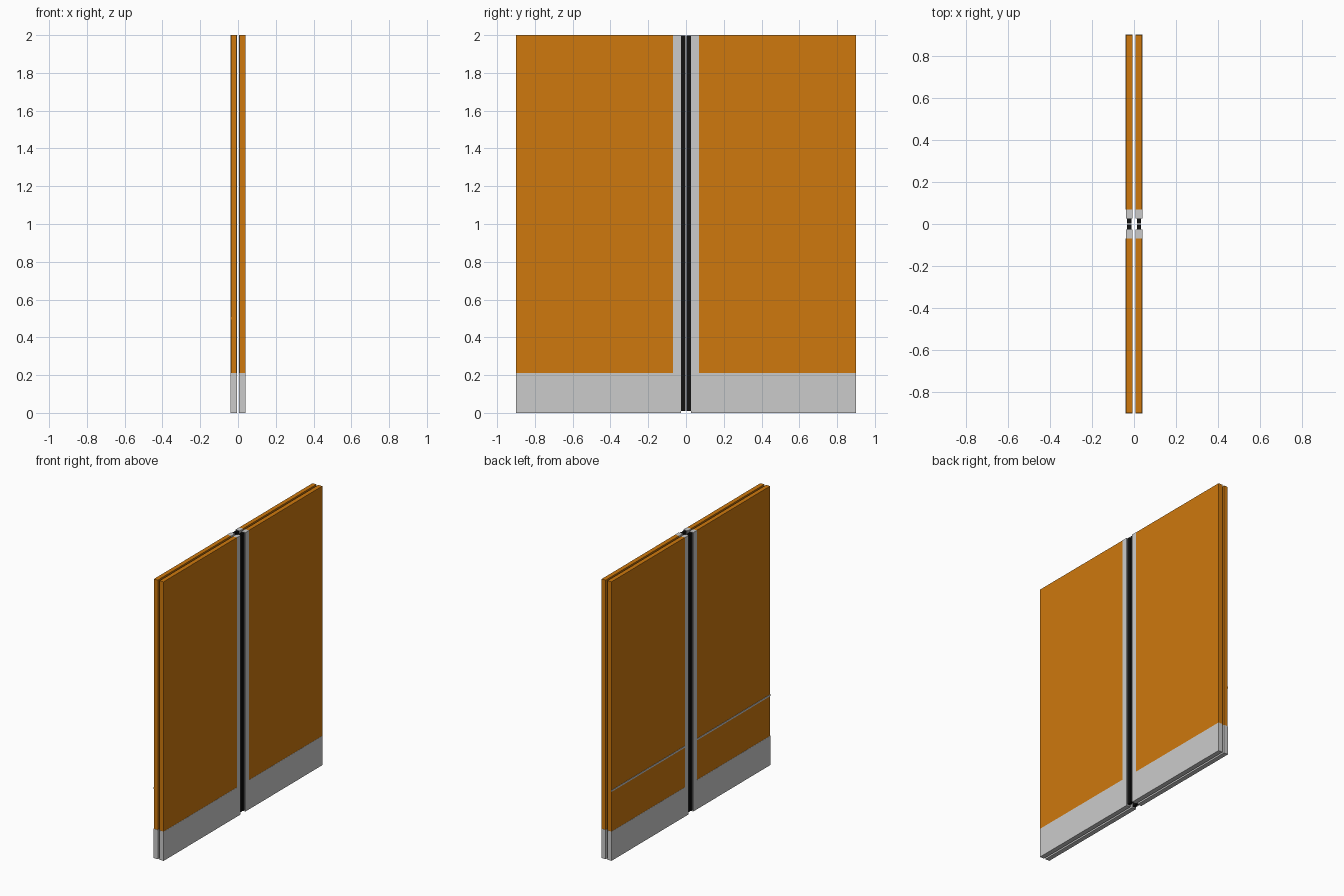
import bpy

if "Cube" in bpy.data.objects:
    bpy.data.objects.remove(bpy.data.objects["Cube"])

orange = bpy.data.materials.new("orange_paint")
orange.diffuse_color = (0.62, 0.19, 0.004, 1)
orange.use_nodes = True
orange.node_tree.nodes["Principled BSDF"].inputs["Base Color"].default_value = orange.diffuse_color
black = bpy.data.materials.new("black_rubber")
black.diffuse_color = (0.006, 0.006, 0.006, 1)
black.use_nodes = True
black.node_tree.nodes["Principled BSDF"].inputs["Base Color"].default_value = black.diffuse_color


def box(name, x, y, z, mat=None):
    """Box from (min, max) ranges on each axis."""
    spans = [sorted(r) for r in (x, y, z)]
    bpy.ops.mesh.primitive_cube_add(size=1, location=[(a + b) / 2 for a, b in spans])
    ob = bpy.context.object
    ob.name = name
    ob.scale = [b - a for a, b in spans]
    bpy.ops.object.transform_apply(location=False, rotation=False, scale=True)
    if mat:
        ob.data.materials.append(mat)
    return ob


E = 0.001      # cladding thickness over the door core
KICK = 0.21    # kick plate height
layers = {"inner": (-0.038, -0.007), "outer": (0.0075, 0.039)}

for layer, (x0, x1) in layers.items():
    mid = (x0 + x1) / 2
    for side, s in (("front", -1), ("back", 1)):
        tag = f"{layer}_{side}"
        # painted leaf
        box(f"door_panel_{tag}", (x0, x1), (s * 0.068, s * 0.899), (KICK, 2.0), orange)
        # metal kick plate along the foot
        box(f"kick_plate_{tag}", (x0 - E, x1 + E), (s * 0.027, s * 0.9), (0, KICK))
        # metal edge strip on the meeting side
        box(f"edge_strip_{tag}", (x0 - E, x1 + E), (s * 0.027, s * 0.068), (KICK, 2.0))
        # rubber seal
        box(f"rubber_seal_{tag}", (mid - 0.01, mid + 0.01), (s * 0.003, s * 0.027),
            (0.01, 1.998), black)

# thin trim bar on the inner face
for side, s in (("front", -1), ("back", 1)):
    box(f"trim_bar_{side}", (-0.0405, -0.037), (s * 0.068, s * 0.9), (0.495, 0.507))
